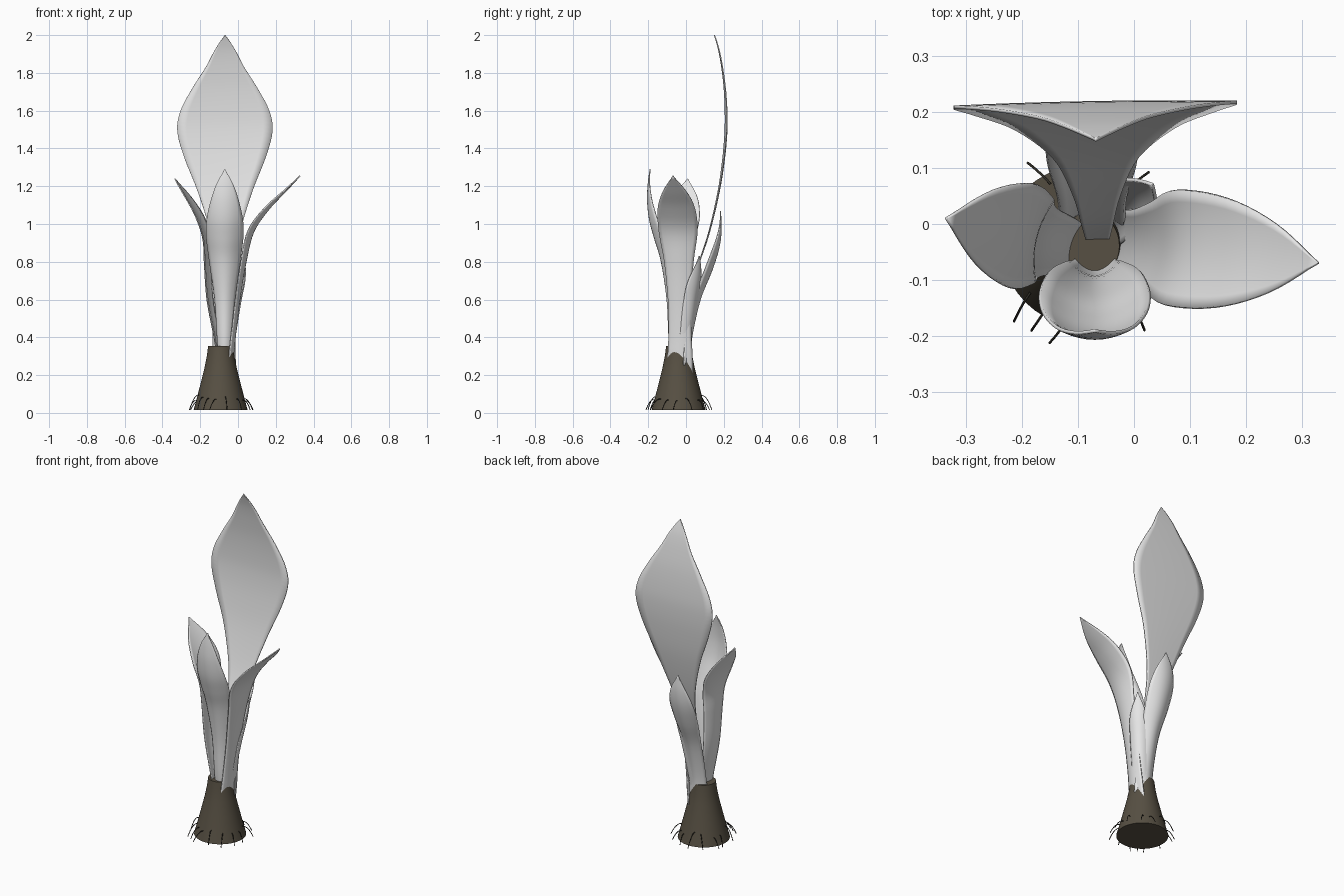
import bpy, bmesh, math, random
from mathutils import Vector

if "Cube" in bpy.data.objects:
    bpy.data.objects.remove(bpy.data.objects["Cube"], do_unlink=True)


def make_material(name, color):
    mat = bpy.data.materials.new(name)
    mat.use_nodes = True
    mat.diffuse_color = (*color, 1)
    mat.node_tree.nodes["Principled BSDF"].inputs["Base Color"].default_value = (*color, 1)
    return mat


leaf_white = make_material("leaf_white", (0.8, 0.8, 0.8))
bark_brown = make_material("bark_brown", (0.095, 0.08, 0.056))
root_black = make_material("root_black", (0.03, 0.027, 0.02))


def finish(name, bm, mat):
    bmesh.ops.recalc_face_normals(bm, faces=bm.faces)
    mesh = bpy.data.meshes.new(name)
    bm.to_mesh(mesh)
    bm.free()
    mesh.materials.append(mat)
    obj = bpy.data.objects.new(name, mesh)
    bpy.context.collection.objects.link(obj)
    bpy.ops.object.select_all(action="DESELECT")
    obj.select_set(True)
    bpy.context.view_layer.objects.active = obj
    bpy.ops.object.shade_smooth_by_angle(angle=math.radians(40))
    return obj


def skin(bm, rings, closed=False):
    """Join consecutive rows of vertices with quads."""
    for low, high in zip(rings, rings[1:]):
        count = len(low)
        for i in range(count if closed else count - 1):
            j = (i + 1) % count
            bm.faces.new((low[i], low[j], high[j], high[i]))


def smooth_path(points, steps):
    """Catmull-Rom curve through (out, height, half width) points."""
    pts = [Vector(p) for p in points]
    pts = [2 * pts[0] - pts[1]] + pts + [2 * pts[-1] - pts[-2]]
    result = []
    for a, b, c, d in zip(pts, pts[1:], pts[2:], pts[3:]):
        for s in range(steps):
            t = s / steps
            result.append(0.5 * (2 * b + (c - a) * t + (2 * a - 5 * b + 4 * c - d) * t**2
                                 + (3 * b - a - 3 * c + d) * t**3))
    return result + [pts[-2]]


def leaf(name, yaw, profile, cup, center=(-0.075, -0.03), columns=10):
    """A blade cupped toward the plant's middle that flattens out at its tip."""
    angle = math.radians(yaw)
    out = Vector((math.cos(angle), math.sin(angle), 0))
    side = Vector((-out.y, out.x, 0))
    rows = smooth_path(profile, 5)
    foot, tip = rows[0].y, rows[-1].y
    bm = bmesh.new()
    rings = []
    for i, row in enumerate(rows):
        before, after = rows[max(i - 1, 0)], rows[min(i + 1, len(rows) - 1)]
        rise = Vector((after.x - before.x, after.y - before.y)).normalized()
        inward = -out * rise.y + Vector((0, 0, rise.x))
        middle = Vector((*center, row.y)) + out * row.x
        width = max(row.z, 0.001)
        depth = cup * width * (1 - ((row.y - foot) / (tip - foot)) ** 4)
        ring = []
        for k in range(columns + 1):
            t = 2 * k / columns - 1
            ring.append(bm.verts.new(middle + side * width * t + inward * depth * t * t))
        rings.append(ring)
    skin(bm, rings)
    obj = finish(name, bm, leaf_white)
    thick = obj.modifiers.new("thickness", "SOLIDIFY")
    thick.thickness = 0.006
    thick.offset = 0


# Leaves: outward distance, height, half width
leaf("tall_back_leaf", 91, [
    (0, 0.3, 0.02), (0.03, 0.55, 0.028), (0.085, 0.75, 0.043), (0.152, 0.95, 0.077),
    (0.205, 1.17, 0.144), (0.233, 1.35, 0.215), (0.245, 1.49, 0.252), (0.245, 1.6, 0.235),
    (0.237, 1.72, 0.172), (0.222, 1.83, 0.102), (0.207, 1.91, 0.06), (0.192, 1.965, 0.026),
    (0.18, 2, 0)],
    0.02, center=(-0.065, -0.03))
leaf("front_leaf", -90, [
    (0.05, 0.3, 0.036), (0.06, 0.4, 0.04), (0.07, 0.6, 0.053), (0.1, 0.8, 0.082),
    (0.135, 0.92, 0.097), (0.162, 1.02, 0.094), (0.173, 1.12, 0.074), (0.17, 1.21, 0.044),
    (0.16, 1.29, 0)], 0.6, center=(-0.07, -0.03))
leaf("left_leaf", -6, [
    (0.04, 0.2, 0.066), (0.052, 0.31, 0.065), (0.062, 0.42, 0.06), (0.084, 0.6, 0.061),
    (0.117, 0.8, 0.078), (0.158, 0.96, 0.103), (0.24, 1.08, 0.098), (0.325, 1.17, 0.062),
    (0.405, 1.255, 0)], 0.25, center=(-0.075, -0.027))
leaf("right_leaf", 167, [
    (0.035, 0.3, 0.04), (0.05, 0.4, 0.05), (0.088, 0.6, 0.06), (0.102, 0.8, 0.068),
    (0.108, 0.92, 0.08), (0.142, 1.03, 0.095), (0.2, 1.14, 0.068), (0.266, 1.24, 0)],
    0.25, center=(-0.075, -0.05))
leaf("short_back_leaf", 90, [
    (0.05, 0.25, 0.062), (0.06, 0.4, 0.058), (0.105, 0.6, 0.06), (0.165, 0.75, 0.077),
    (0.203, 0.87, 0.079), (0.216, 0.97, 0.054), (0.212, 1.07, 0)], 0.55)
leaf("small_inner_leaf", 43, [
    (0.05, 0.3, 0.04), (0.065, 0.4, 0.042), (0.1, 0.58, 0.049), (0.127, 0.7, 0.045),
    (0.147, 0.83, 0)], 0.55)

# Flared bulb the leaves grow from
BULB = Vector((-0.092, -0.039, 0))
SIDES = 40
bm = bmesh.new()
rings = []
for radius, height in [(0.143, 0.015), (0.124, 0.085), (0.105, 0.16), (0.085, 0.24),
                       (0.073, 0.3), (0.066, 0.355)]:
    rings.append([bm.verts.new(BULB + Vector((radius * math.cos(a), radius * math.sin(a), height)))
                  for a in (2 * math.pi * i / SIDES for i in range(SIDES))])
skin(bm, rings, closed=True)
bm.faces.new(rings[0][::-1])
bm.faces.new(rings[-1])
finish("bulb", bm, bark_brown)

# Fine roots arching out and down around the foot
random.seed(4)
ROOTS = 15
curve = bpy.data.curves.new("fine_roots", "CURVE")
curve.dimensions = "3D"
curve.bevel_depth = 0.0022
curve.bevel_resolution = 1
curve.use_fill_caps = True
curve.materials.append(root_black)
for i in range(ROOTS):
    angle = 2 * math.pi * (i + random.uniform(-0.3, 0.3)) / ROOTS
    start = random.uniform(0.06, 0.1)
    reach = random.uniform(0.035, 0.06)
    twist = random.uniform(-0.15, 0.15)
    spline = curve.splines.new("POLY")
    spline.points.add(5)
    for k, point in enumerate(spline.points):
        t = k / 5
        a = angle + twist * t
        r = 0.143 - 0.27 * (start - 0.015) + reach * t
        z = start + 0.01 * t - (start - 0.005) * t * t
        point.co = (BULB.x + r * math.cos(a), BULB.y + r * math.sin(a), z, 1)
bpy.context.collection.objects.link(bpy.data.objects.new("fine_roots", curve))
